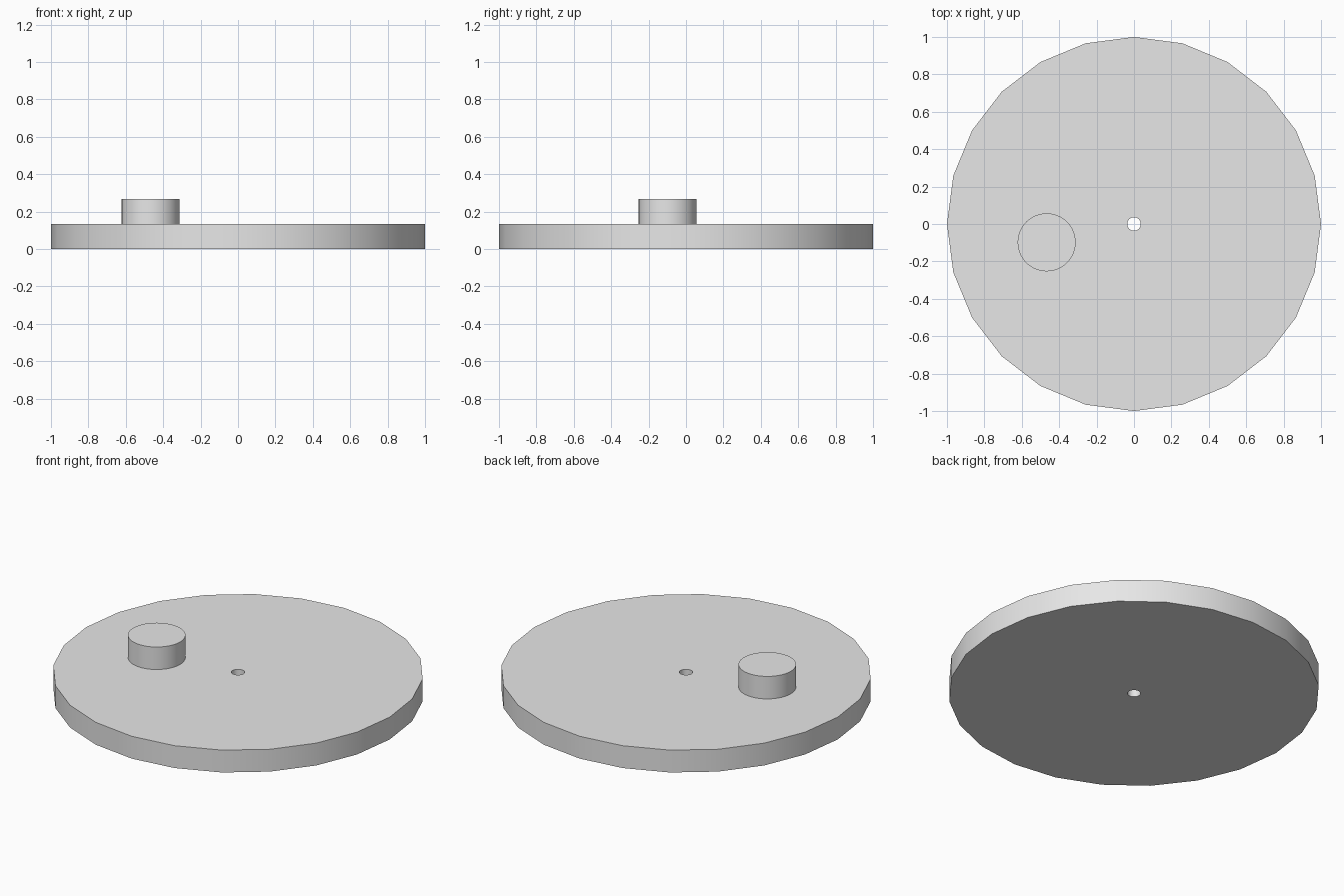
import bpy
import bmesh
from math import radians, tau
from mathutils import Vector

if "Cube" in bpy.data.objects:
    bpy.data.objects.remove(bpy.data.objects["Cube"], do_unlink=True)

DISC_RADIUS, HOLE_RADIUS, DISC_TOP = 1.0, 0.036, 0.133
PEG_RADIUS, PEG_TOP = 0.155, 0.267
PEG_CENTRE = Vector((-0.467, -0.098, 0))

grey = bpy.data.materials.new("light_grey")
grey.use_nodes = True
colour = (0.8, 0.8, 0.8, 1)
grey.diffuse_color = colour
grey.node_tree.nodes["Principled BSDF"].inputs["Base Color"].default_value = colour


def lathe(name, profile, sides, closed, location=(0, 0, 0)):
    """Turn a (radius, height) profile around z into a solid."""
    bm = bmesh.new()
    verts = [bm.verts.new((r, 0, z)) for r, z in profile]
    pairs = list(zip(verts, verts[1:]))
    if closed:
        pairs.append((verts[-1], verts[0]))
    edges = [bm.edges.new(p) for p in pairs]
    bmesh.ops.spin(bm, geom=verts + edges, axis=(0, 0, 1), cent=(0, 0, 0),
                   angle=tau, steps=sides)
    bmesh.ops.remove_doubles(bm, verts=bm.verts, dist=0.0001)
    bmesh.ops.holes_fill(bm, edges=bm.edges, sides=0)
    bmesh.ops.recalc_face_normals(bm, faces=bm.faces)
    mesh = bpy.data.meshes.new(name)
    bm.to_mesh(mesh)
    bm.free()
    mesh.materials.append(grey)
    obj = bpy.data.objects.new(name, mesh)
    obj.location = location
    bpy.context.collection.objects.link(obj)
    bpy.ops.object.select_all(action="DESELECT")
    obj.select_set(True)
    bpy.context.view_layer.objects.active = obj
    bpy.ops.object.shade_smooth_by_angle(angle=radians(30))
    return obj


# Wheel disc with a centre axle hole
lathe("disc", [(HOLE_RADIUS, 0), (DISC_RADIUS, 0),
               (DISC_RADIUS, DISC_TOP), (HOLE_RADIUS, DISC_TOP)], 24, True)

# Off-centre crank peg standing on the disc
lathe("crank_peg", [(PEG_RADIUS, DISC_TOP), (PEG_RADIUS, PEG_TOP)],
      64, False, PEG_CENTRE)
